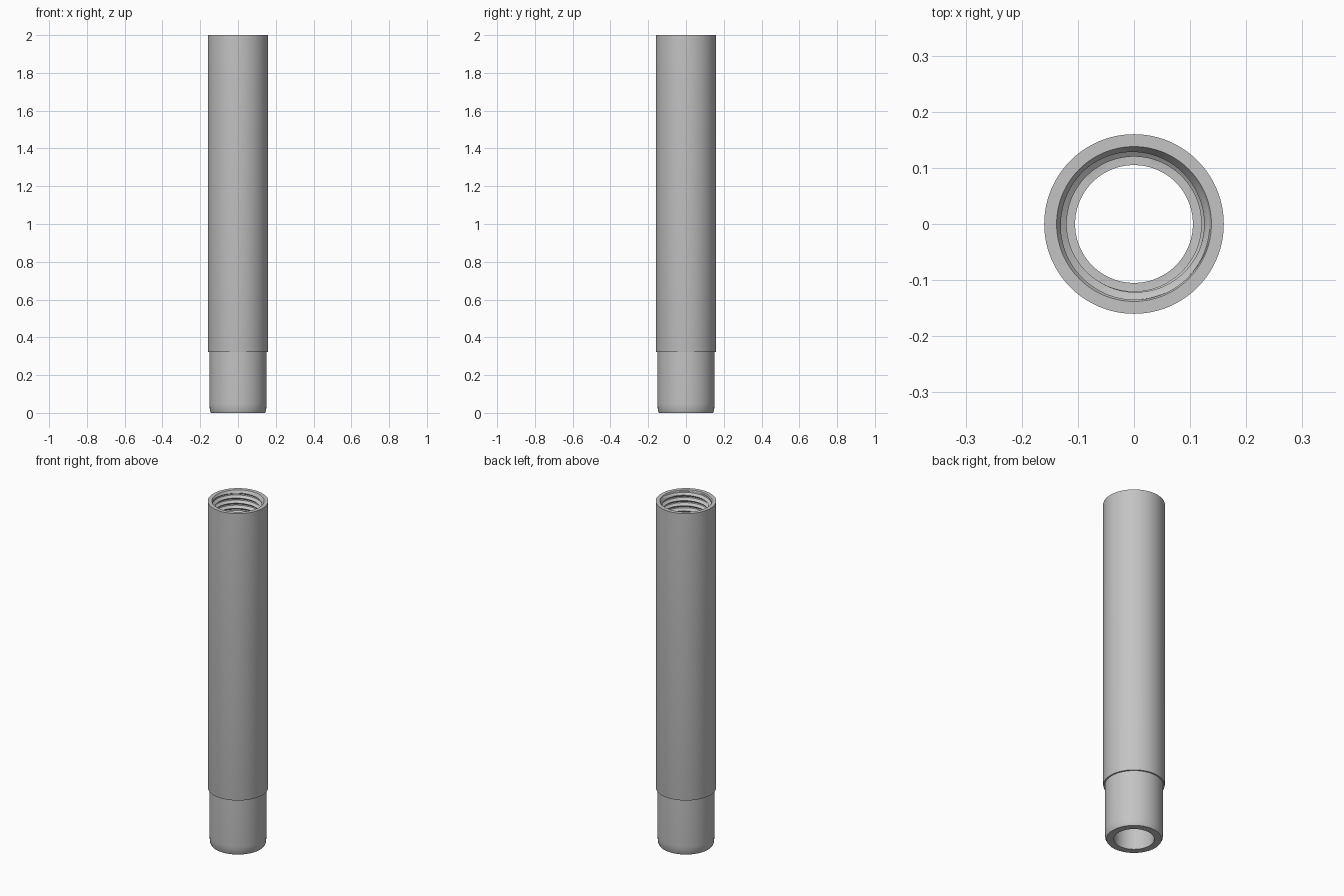
import bpy, bmesh, math

cube = bpy.data.objects.get("Cube")
if cube:
    bpy.data.objects.remove(cube)

SEGMENTS = 128
TOP, THREAD_BASE = 2.0, 1.68
PITCH, MINOR, MAJOR, MOUTH = 0.03, 0.12, 0.136, 0.138
STEPS = 8  # samples per thread pitch

# Outside and plain bore, from the thread's foot round to its mouth
SHELL = [(MINOR, THREAD_BASE), (0.105, THREAD_BASE), (0.105, 0.0), (0.143, 0.0),
         (0.149, 0.012), (0.151, 0.05), (0.151, 0.323), (0.159, 0.323),
         (0.16, 0.328), (0.16, TOP), (MOUTH, TOP)]


def thread_point(row, turn):
    """Radius and height of the internal thread, with a countersunk mouth."""
    z = THREAD_BASE + (row / STEPS - 1 + turn) * PITCH
    if z <= THREAD_BASE + 1e-6:
        return MINOR, THREAD_BASE
    if z >= TOP - 1e-6:
        return MOUTH, TOP
    phase = (row % STEPS) / STEPS
    groove = min(1.0, max(0.0, 1.25 - abs(phase - 0.5) * 2.5))
    radius = MINOR + (MAJOR - MINOR) * groove
    return max(radius, MOUTH - (TOP - z) * 0.6), z


def ring_grid(bm, rows, point):
    """Sweep a row of profile points round the z axis."""
    columns = []
    for i in range(SEGMENTS + 1):
        turn = i / SEGMENTS
        a = math.tau * turn
        column = []
        for j in range(rows):
            r, z = point(j, turn)
            column.append(bm.verts.new((r * math.cos(a), r * math.sin(a), z)))
        columns.append(column)
    for left, right in zip(columns, columns[1:]):
        for j in range(rows - 1):
            bm.faces.new((left[j], right[j], right[j + 1], left[j + 1]))


bm = bmesh.new()
ring_grid(bm, len(SHELL), lambda j, turn: SHELL[j])
turns = math.ceil((TOP - THREAD_BASE) / PITCH) + 1
ring_grid(bm, turns * STEPS + 1, thread_point)
bmesh.ops.remove_doubles(bm, verts=bm.verts, dist=0.00005)
bmesh.ops.recalc_face_normals(bm, faces=bm.faces)

# Threaded extension tube
mesh = bpy.data.meshes.new("threaded_tube")
bm.to_mesh(mesh)
bm.free()
tube = bpy.data.objects.new("threaded_tube", mesh)
bpy.context.collection.objects.link(tube)

# Plain grey metal
grey = bpy.data.materials.new("grey_metal")
grey.use_nodes = True
colour = (0.55, 0.55, 0.55, 1.0)
grey.diffuse_color = colour
grey.node_tree.nodes["Principled BSDF"].inputs["Base Color"].default_value = colour
mesh.materials.append(grey)

bpy.ops.object.select_all(action="DESELECT")
tube.select_set(True)
bpy.context.view_layer.objects.active = tube
bpy.ops.object.shade_smooth_by_angle(angle=math.radians(25))
